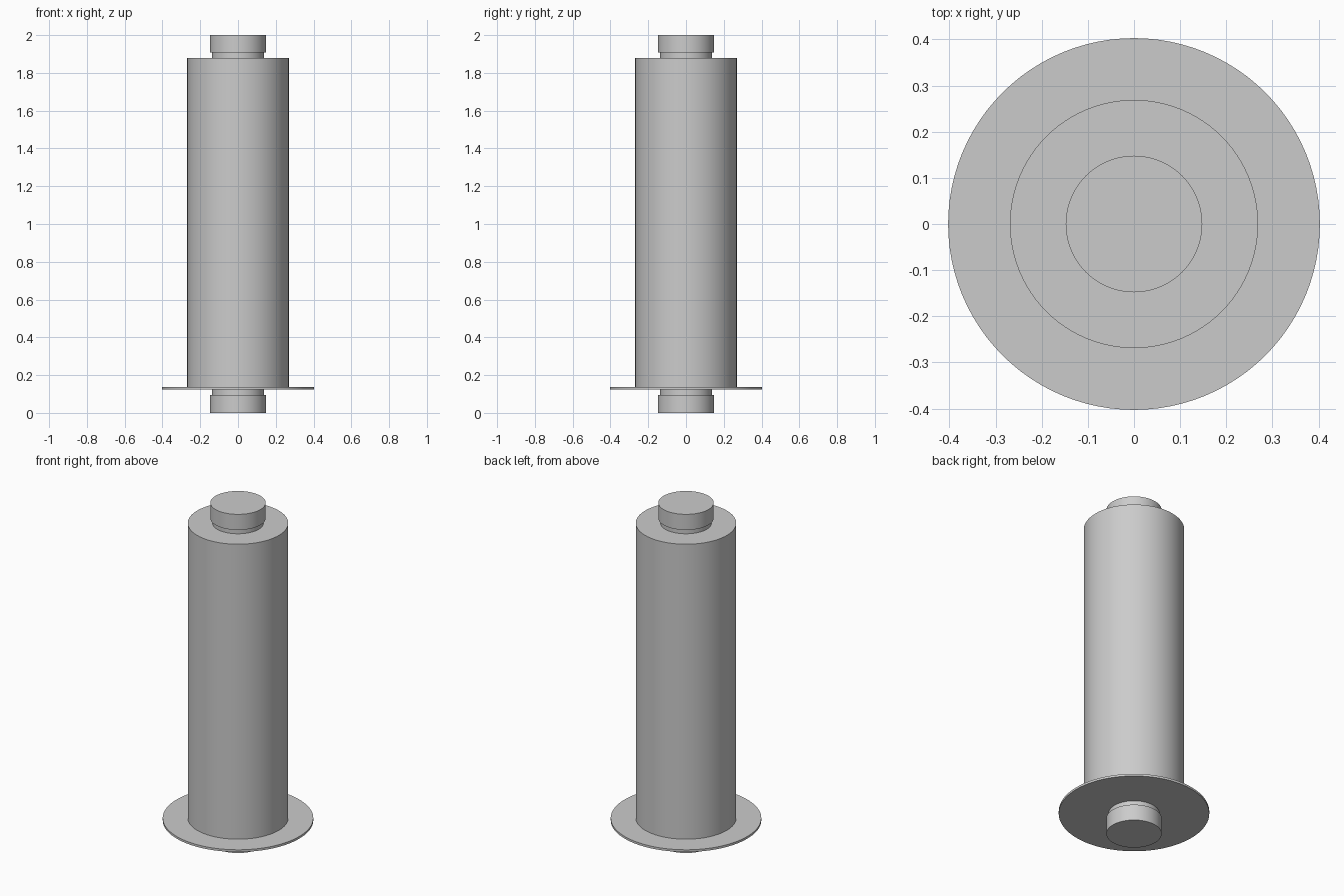
import bpy
import math

cube = bpy.data.objects.get("Cube")
if cube:
    bpy.data.objects.remove(cube, do_unlink=True)

# Single plain grey for every part
grey = bpy.data.materials.new("light_grey")
grey.use_nodes = True
colour = (0.6, 0.6, 0.6, 1)
grey.diffuse_color = colour
grey.node_tree.nodes["Principled BSDF"].inputs["Base Color"].default_value = colour


def disc(name, radius, bottom, top):
    """Upright smooth cylinder between two heights."""
    bpy.ops.mesh.primitive_cylinder_add(
        vertices=96, radius=radius, depth=top - bottom,
        location=(0, 0, (bottom + top) / 2))
    obj = bpy.context.object
    obj.name = name
    obj.data.materials.append(grey)
    bpy.ops.object.shade_smooth_by_angle(angle=math.radians(30))
    return obj


# Lower end: cap and recessed neck
disc("bottom_cap", 0.148, 0, 0.095)
disc("bottom_neck", 0.137, 0.095, 0.125)

# Thin flange and main barrel
disc("flange", 0.403, 0.125, 0.138)
disc("barrel", 0.269, 0.138, 1.88)

# Upper end: recessed neck and cap
disc("top_neck", 0.137, 1.88, 1.908)
disc("top_cap", 0.148, 1.908, 2)
